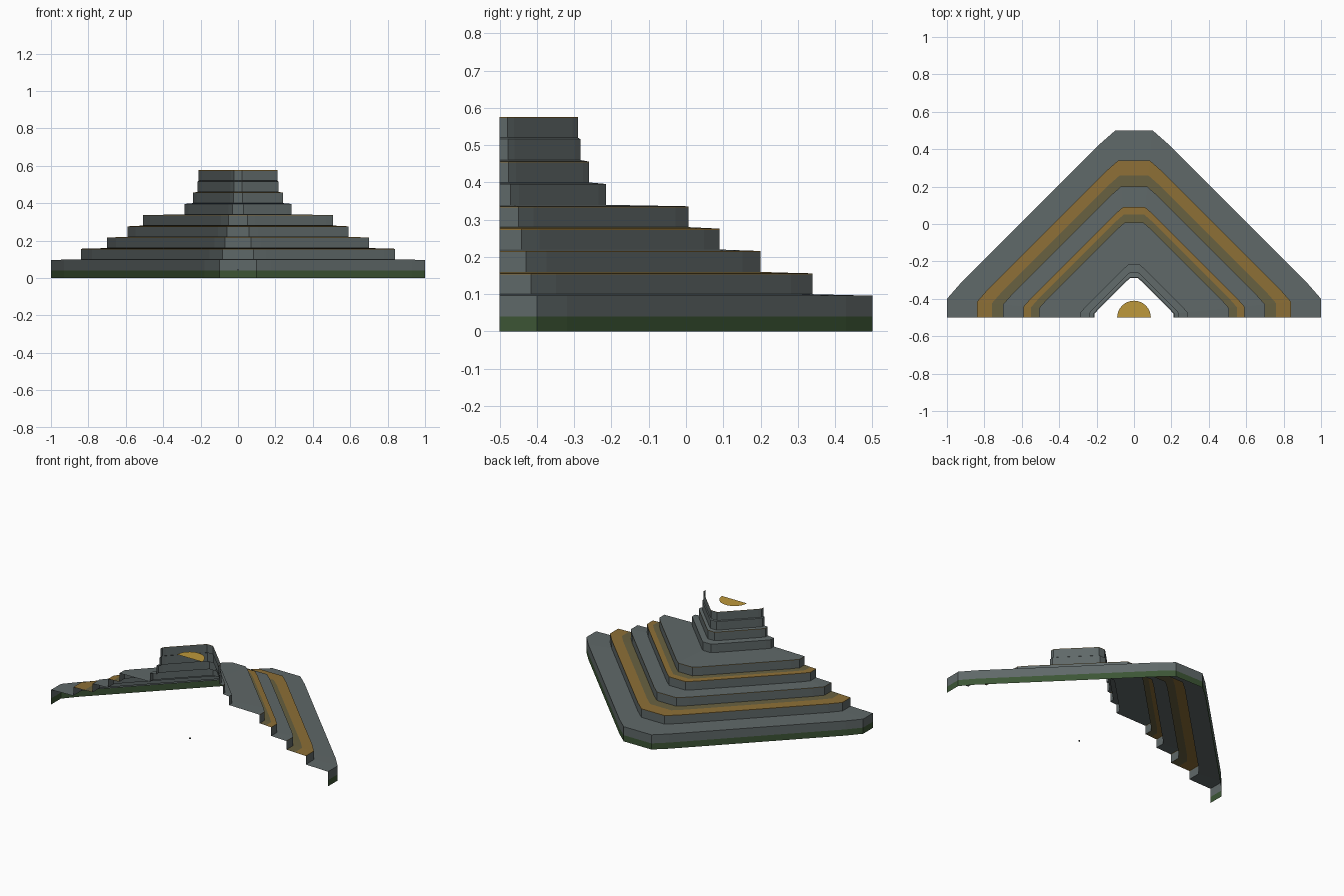
import bpy, bmesh, math

if "Cube" in bpy.data.objects:
    bpy.data.objects.remove(bpy.data.objects["Cube"])


def material(name, hex_code):
    """Flat material from an sRGB hex string."""
    rgb = [int(hex_code[i:i + 2], 16) / 255 for i in (0, 2, 4)]
    col = [c / 12.92 if c < 0.04 else ((c + 0.055) / 1.055) ** 2.4 for c in rgb] + [1]
    mat = bpy.data.materials.new(name)
    mat.use_nodes = True
    mat.diffuse_color = col
    bsdf = next(n for n in mat.node_tree.nodes if n.type == "BSDF_PRINCIPLED")
    bsdf.inputs["Base Color"].default_value = col
    bsdf.inputs["Roughness"].default_value = 0.9
    return mat


STONE, MOSS, GOLD, OLIVE = range(4)
stone = material("grey stone", "5f6868")
moss = material("moss green", "3c5535")
gold = material("dull gold", "8d6f36")
olive = material("olive gold", "676040")
bright = material("bright gold", "be983b")

FRONT = -0.5
CORNERS = [(1, 0), (1, 0.1), (0.93, 0.18), (0.18, 0.93), (0.1, 1)]
OUTLINE = CORNERS + [(-x, y) for x, y in reversed(CORNERS)]


def add_object(name, bm, mats):
    mesh = bpy.data.meshes.new(name)
    bm.to_mesh(mesh)
    bm.free()
    for m in mats:
        mesh.materials.append(m)
    obj = bpy.data.objects.new(name, mesh)
    bpy.context.collection.objects.link(obj)
    return obj


def loft(name, rows):
    """Open half shell; each row is (radius, height, material of the strip below)."""
    bm = bmesh.new()
    last = None
    for r, z, mat in rows:
        ring = [bm.verts.new((x * r, FRONT + y * r, z)) for x, y in OUTLINE]
        if last:
            for i in range(len(ring) - 1):
                f = bm.faces.new((last[i], last[i + 1], ring[i + 1], ring[i]))
                f.material_index = mat
        last = ring
    return add_object(name, bm, [stone, moss, gold, olive])


# Stepped shell: one riser and one tread per tier
radii = [1, 0.84, 0.7, 0.59, 0.507, 0.285, 0.24, 0.217, 0.21]
trimmed = {1, 2, 3, 4, 6, 8}
two_tone = {1: 0.76, 3: 0.55}
base = 0.0
for i, r in enumerate(radii):
    top = 0.1 + 0.06 * i
    edge = top - 0.004
    rows = [(r, base, STONE)]
    if i == 0:
        rows.append((r, 0.04, MOSS))
    if i in trimmed:
        rows.append((r, edge - 0.003, STONE))
    rows.append((r, edge, GOLD if i in trimmed else STONE))
    if i + 1 < len(radii):
        if i in two_tone:
            rows.append((two_tone[i], top - 0.002, GOLD))
        rows.append((radii[i + 1], top, OLIVE if i in two_tone else STONE))
    loft(f"tier_{i + 1}", rows)
    base = top

# Half disc floating in the top opening
bm = bmesh.new()
steps = 16
bm.faces.new([bm.verts.new((0.09 * math.cos(math.pi * k / steps),
                            FRONT + 0.09 * math.sin(math.pi * k / steps), 0.57))
              for k in range(steps + 1)])
add_object("summit_half_disc", bm, [bright])

# Tiny stud near the ground at the front centre
bm = bmesh.new()
bmesh.ops.create_cube(bm, size=0.008)
bmesh.ops.translate(bm, verts=bm.verts, vec=(0, FRONT + 0.004, 0.045))
add_object("small_stud", bm, [stone])
